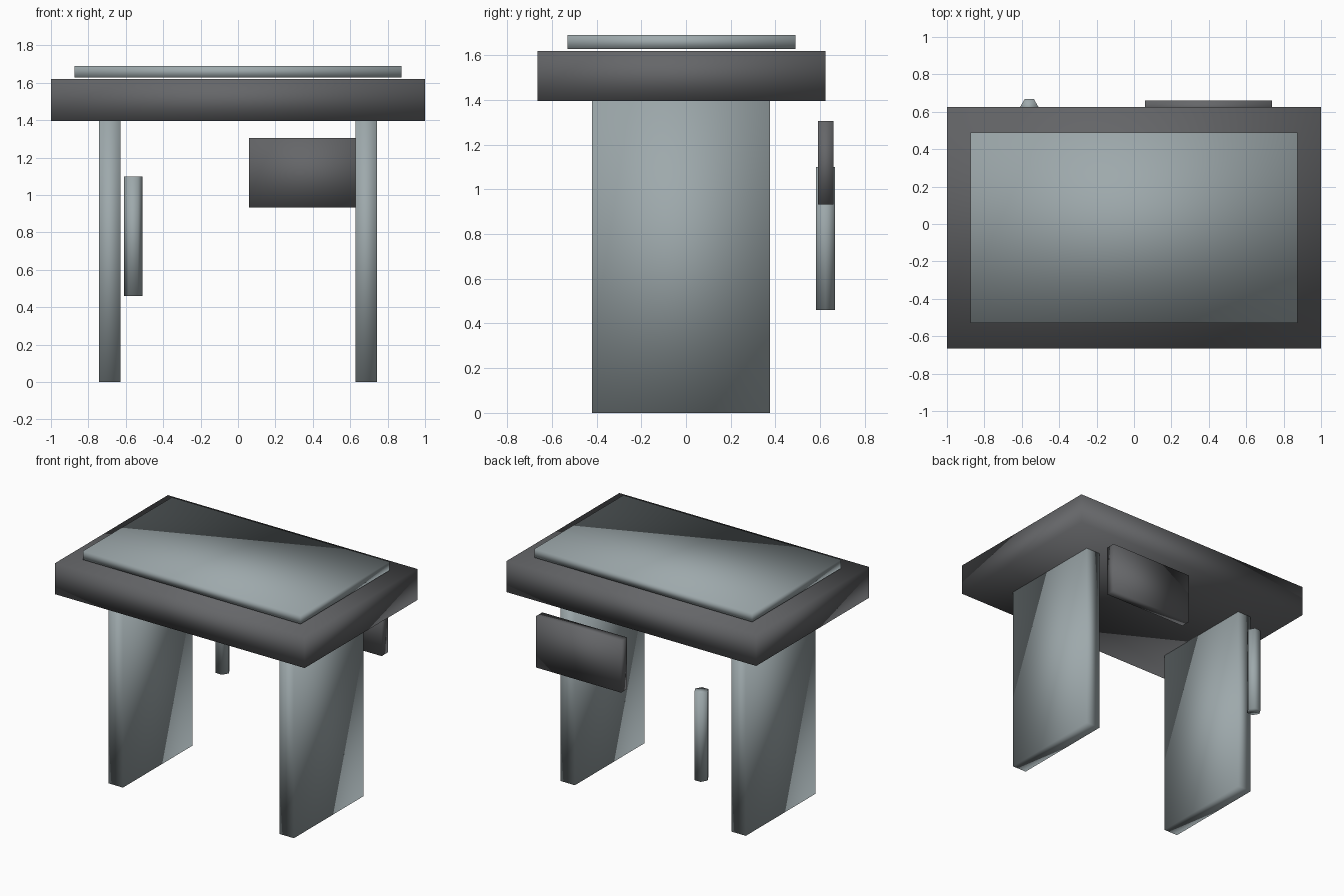
import bpy
from mathutils import Vector

default = bpy.data.objects.get("Cube")
if default:
    bpy.data.objects.remove(default, do_unlink=True)


def material(name, rgb):
    mat = bpy.data.materials.new(name)
    mat.use_nodes = True
    mat.diffuse_color = (*rgb, 1)
    mat.node_tree.nodes["Principled BSDF"].inputs["Base Color"].default_value = (*rgb, 1)
    return mat


dark = material("charcoal grey", (0.13, 0.133, 0.14))
light = material("pale blue grey", (0.34, 0.395, 0.41))


def finish(name, mat):
    """Name, colour and softly shade the active object."""
    obj = bpy.context.object
    obj.name = obj.data.name = name
    obj.data.materials.append(mat)
    bpy.ops.object.transform_apply(location=False, rotation=True, scale=True)
    bpy.ops.object.shade_smooth()
    return obj


def box(name, low, high, mat):
    low, high = Vector(low), Vector(high)
    bpy.ops.mesh.primitive_cube_add(size=1, location=(low + high) / 2)
    bpy.context.object.scale = high - low
    return finish(name, mat)


# Table top with a thin raised panel floating just above it
box("table_top", (-1, -0.665, 1.395), (1, 0.625, 1.62), dark)
box("top_panel", (-0.873, -0.53, 1.628), (0.873, 0.49, 1.69), light)

# Two slab legs
for side, x in (("left", 0.685), ("right", -0.685)):
    box(side + "_leg", (x - 0.057, -0.42, 0), (x + 0.057, 0.375, 1.395), light)

# Board hanging at the back
box("back_board", (0.058, 0.59, 0.932), (0.738, 0.66, 1.305), dark)

# Six-sided upright bar at the back
bpy.ops.mesh.primitive_cylinder_add(vertices=6, radius=0.05, depth=0.64,
                                    location=(-0.56, 0.624, 0.78),
                                    rotation=(0, 0, 1.5708))
finish("back_bar", light)
